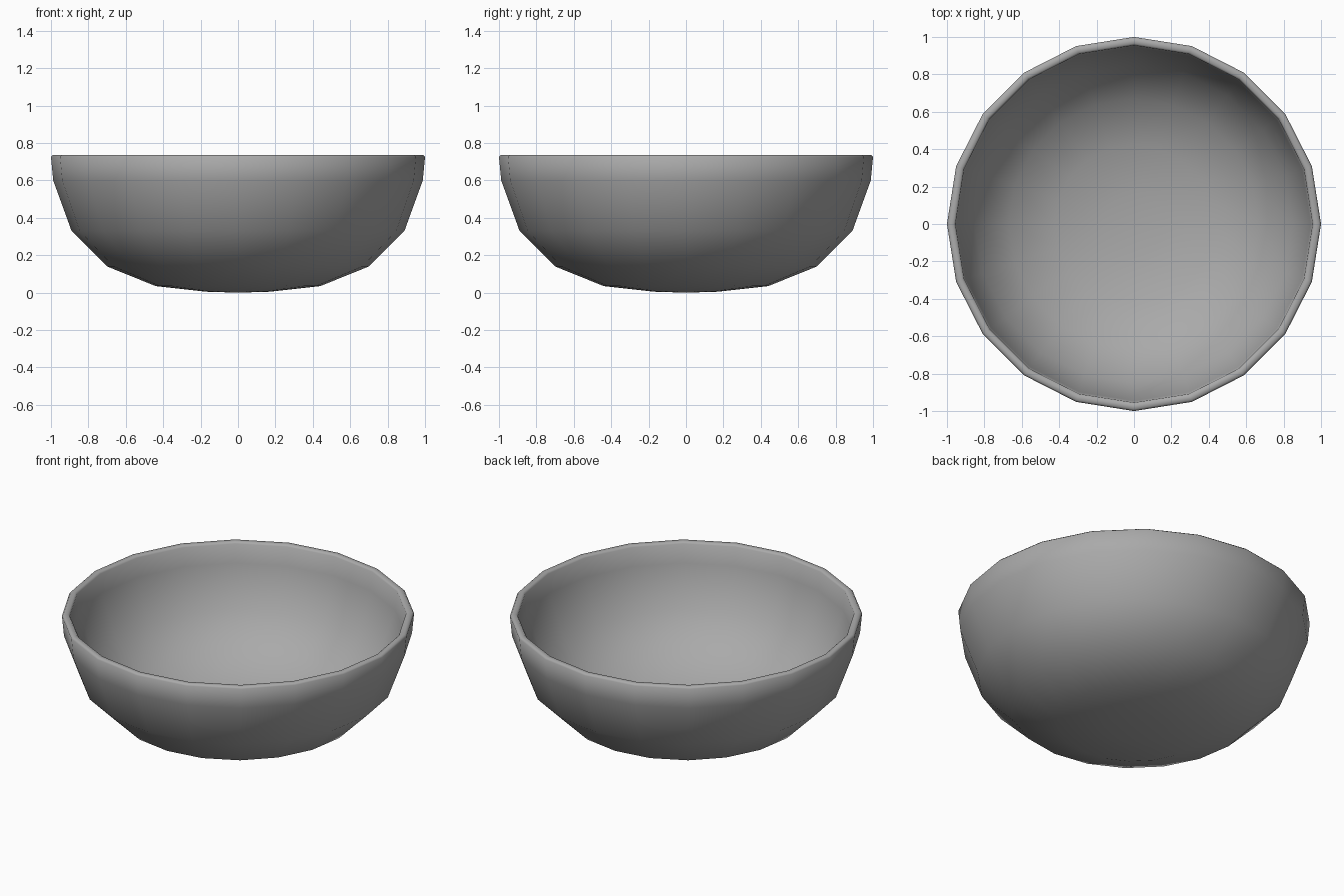
import bpy, bmesh, math

old = bpy.data.objects.get("Cube")
if old:
    bpy.data.objects.remove(old, do_unlink=True)

SIDES = 20

# Flat grey material
grey = bpy.data.materials.new("plain grey")
grey.use_nodes = True
colour = (0.4, 0.4, 0.4, 1)
grey.diffuse_color = colour
grey.node_tree.nodes["Principled BSDF"].inputs["Base Color"].default_value = colour

# Cross-section as (radius, height): outer wall, rounded rim, inner wall
outer = [(0, 0), (0.17, 0.005), (0.44, 0.035), (0.70, 0.14),
         (0.89, 0.33), (0.988, 0.60), (1.0, 0.726)]
rim = [(0.99, 0.736), (0.965, 0.736)]
inner = [(0.955, 0.726), (0.945, 0.61), (0.85, 0.355), (0.67, 0.175),
         (0.425, 0.077), (0.165, 0.047), (0, 0.042)]
profile = outer + rim + inner

# Turn the cross-section around the vertical axis
bm = bmesh.new()
verts = [bm.verts.new((r, 0, z)) for r, z in profile]
edges = [bm.edges.new(pair) for pair in zip(verts, verts[1:])]
bmesh.ops.spin(bm, geom=verts + edges, cent=(0, 0, 0), axis=(0, 0, 1),
               angle=math.tau, steps=SIDES, use_merge=False)
bmesh.ops.remove_doubles(bm, verts=bm.verts, dist=0.0005)
bmesh.ops.recalc_face_normals(bm, faces=bm.faces)
for face in bm.faces:
    face.smooth = True

mesh = bpy.data.meshes.new("bowl")
bm.to_mesh(mesh)
bm.free()
mesh.materials.append(grey)
bowl = bpy.data.objects.new("bowl", mesh)
bpy.context.collection.objects.link(bowl)
